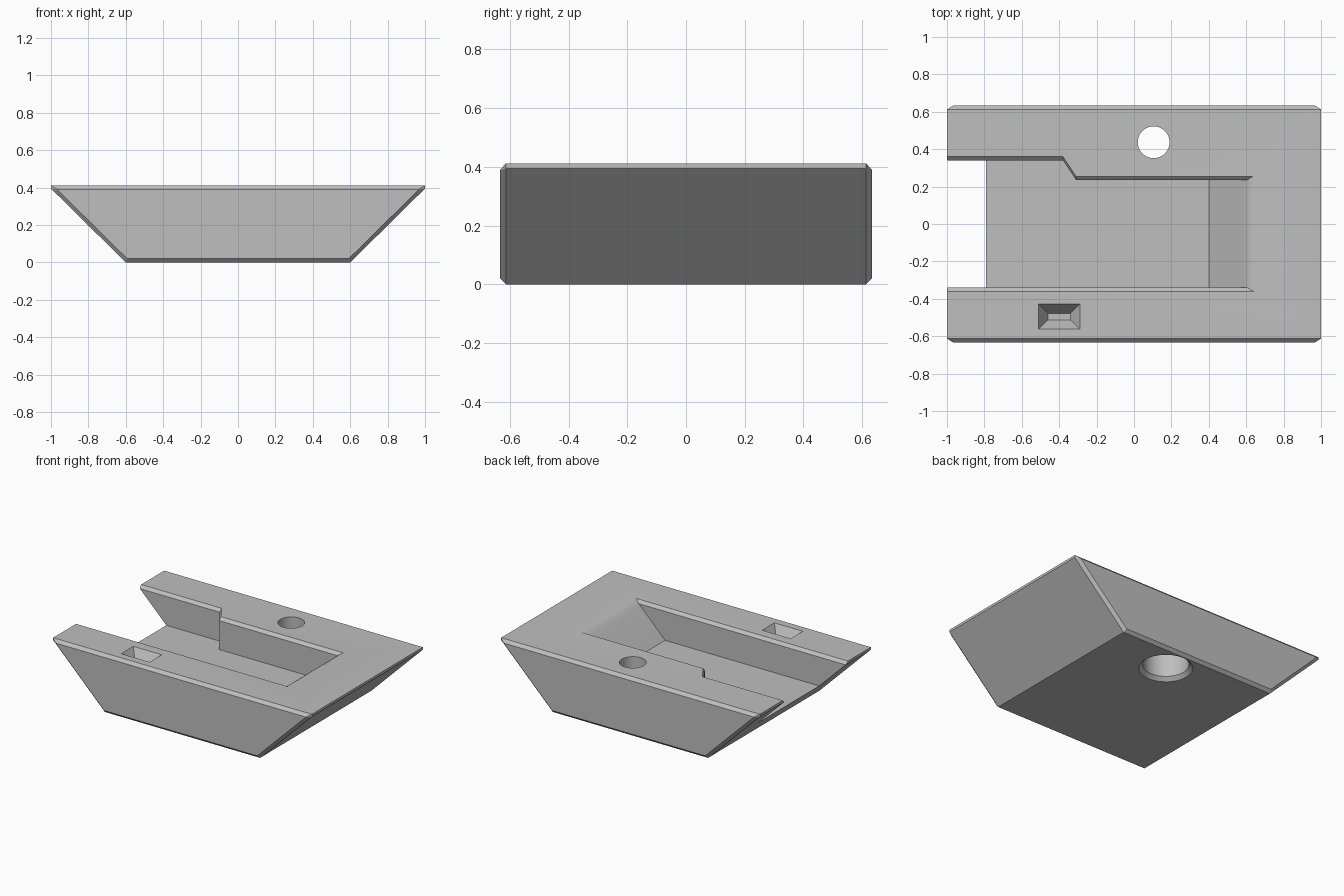
import bpy
import math

if "Cube" in bpy.data.objects:
    bpy.data.objects.remove(bpy.data.objects["Cube"])

grey = bpy.data.materials.new("light grey")
grey.use_nodes = True
COLOUR = (0.52, 0.52, 0.52, 1)
grey.diffuse_color = COLOUR
grey.node_tree.nodes["Principled BSDF"].inputs["Base Color"].default_value = COLOUR


def loft(name, rings):
    """Closed solid through rings holding equal numbers of points."""
    n = len(rings[0])
    verts = [p for ring in rings for p in ring]
    faces = [(k * n + i, k * n + (i + 1) % n, (k + 1) * n + (i + 1) % n, (k + 1) * n + i)
             for k in range(len(rings) - 1) for i in range(n)]
    faces += [tuple(reversed(range(n))), tuple(range(len(verts) - n, len(verts)))]
    mesh = bpy.data.meshes.new(name)
    mesh.from_pydata(verts, [], faces)
    obj = bpy.data.objects.new(name, mesh)
    bpy.context.scene.collection.objects.link(obj)
    mesh.materials.append(grey)
    # Consistent outward normals
    bpy.ops.object.select_all(action='DESELECT')
    bpy.context.view_layer.objects.active = obj
    obj.select_set(True)
    bpy.ops.object.mode_set(mode='EDIT')
    bpy.ops.mesh.select_all(action='SELECT')
    bpy.ops.mesh.normals_make_consistent(inside=False)
    bpy.ops.object.mode_set(mode='OBJECT')
    return obj


def mirrored(half):
    return half + [(-x, z) for x, z in reversed(half)]


# Wedge body: trapezoid profile with chamfered front and back outlines
full = mirrored([(0.6, 0), (1, 0.395), (1, 0.412)])
inset = mirrored([(0.592, 0.02), (0.966, 0.389), (0.967, 0.391)])
body = loft("wedge_block", [[(x, y, z) for x, z in profile] for y, profile in
                            [(-0.633, inset), (-0.613, full), (0.613, full), (0.633, inset)]])

# Open pocket: stepped outline, sloped inner end, chamfered rim
pocket_levels = [(0.19, 0.40, 0), (0.375, 0.585, 0), (0.392, 0.605, 0),
                 (0.404, 0.622, 0.012), (0.412, 0.64, 0.02), (0.44, 0.71, 0.048)]
pocket = loft("pocket_cutter", [
    [(-1.2, -0.34 - g, z), (end, -0.34 - g, z), (end, 0.235 + g, z),
     (-0.31, 0.235 + g, z), (-0.38, 0.34 + g, z), (-1.2, 0.34 + g, z)]
    for z, end, g in pocket_levels])

# Through hole with a wider, chamfered bore underneath
SIDES = 48
bore_levels = [(-0.03, 0.2), (0.025, 0.145), (0.25, 0.145), (0.25, 0.085), (0.5, 0.085)]
bore = loft("bore_cutter", [
    [(0.105 + r * math.cos(math.tau * i / SIDES), 0.437 + r * math.sin(math.tau * i / SIDES), z)
     for i in range(SIDES)] for z, r in bore_levels])

# Tapered rectangular recess
recess = loft("recess_cutter", [
    [(-0.4 + sx * w, -0.495 + sy * d, z) for sx, sy in [(-1, -1), (1, -1), (1, 1), (-1, 1)]]
    for z, w, d in [(0.332, 0.06, 0.017), (0.412, 0.11, 0.067), (0.492, 0.16, 0.117)]])

# Cut the body
for cutter in (pocket, bore, recess):
    cut = body.modifiers.new(cutter.name, 'BOOLEAN')
    cut.operation = 'DIFFERENCE'
    cut.solver = 'EXACT'
    cut.object = cutter
    bpy.ops.object.select_all(action='DESELECT')
    bpy.context.view_layer.objects.active = body
    body.select_set(True)
    bpy.ops.object.modifier_apply(modifier=cut.name)
    bpy.data.objects.remove(cutter)

bpy.ops.object.shade_smooth_by_angle(angle=math.radians(25))
